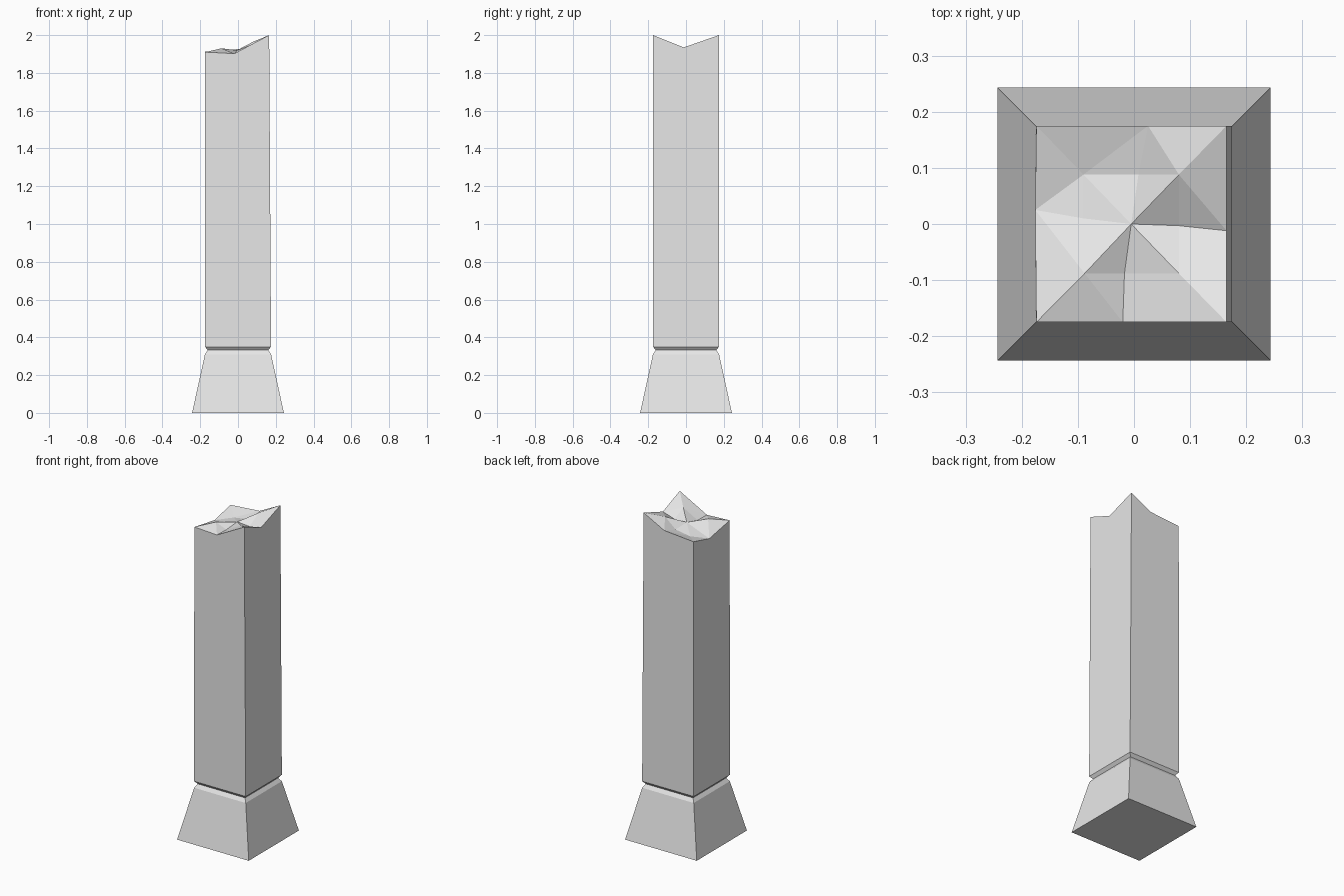
import bpy, bmesh

if "Cube" in bpy.data.objects:
    bpy.data.objects.remove(bpy.data.objects["Cube"])

stone = bpy.data.materials.new("pale grey stone")
stone.use_nodes = True
stone.diffuse_color = (0.8, 0.8, 0.8, 1)
stone.node_tree.nodes["Principled BSDF"].inputs["Base Color"].default_value = (0.8, 0.8, 0.8, 1)


def square(bm, half, z):
    return [bm.verts.new((sx * half, sy * half, z))
            for sx, sy in ((-1, -1), (1, -1), (1, 1), (-1, 1))]


def skin(bm, rings):
    for low, high in zip(rings, rings[1:]):
        for i in range(4):
            j = (i + 1) % 4
            bm.faces.new((low[i], low[j], high[j], high[i]))


def finish(bm, name):
    bmesh.ops.recalc_face_normals(bm, faces=bm.faces)
    mesh = bpy.data.meshes.new(name)
    bm.to_mesh(mesh)
    bm.free()
    mesh.materials.append(stone)
    bpy.context.collection.objects.link(bpy.data.objects.new(name, mesh))


# Flared plinth with a chamfered upper edge
bm = bmesh.new()
rings = [square(bm, h, z) for h, z in ((0.243, 0), (0.175, 0.31), (0.16, 0.332))]
skin(bm, rings)
bm.faces.new(rings[0])
bm.faces.new(rings[-1])
finish(bm, "plinth")

# Shaft: undercut foot, straight sides and a jagged broken top
bm = bmesh.new()
foot = [square(bm, h, z) for h, z in ((0.16, 0.332), (0.175, 0.35))]
skin(bm, foot)
bm.faces.new(foot[0])

# Broken rim: corners alternate with edge midpoints, from the front right corner
rim = [bm.verts.new(p) for p in (
    (-0.174, -0.175, 1.91), (-0.02, -0.175, 1.902),
    (0.165, -0.175, 2.0), (0.165, -0.012, 1.935),
    (0.165, 0.175, 2.0), (0.025, 0.175, 1.928),
    (-0.174, 0.175, 1.912), (-0.176, 0.025, 1.875))]
# Inner ring of the fracture, one point inside each rim point
inner = [bm.verts.new(p) for p in (
    (-0.088, -0.088, 1.93), (-0.017, -0.088, 1.902),
    (0.08, -0.088, 1.953), (0.08, -0.003, 1.915),
    (0.08, 0.088, 1.965), (0.008, 0.088, 1.905),
    (-0.09, 0.088, 1.89), (-0.09, 0.01, 1.895)) ]
centre = bm.verts.new((-0.005, 0, 1.92))

# Shaft sides
for i in range(4):
    j = (i + 1) % 4
    a, b, c = rim[2 * i], rim[2 * i + 1], rim[(2 * i + 2) % 8]
    low_a, low_b = foot[1][i], foot[1][j]
    for tri in ((low_a, b, a), (low_a, low_b, b), (low_b, c, b)):
        bm.faces.new(tri)

# Fracture facets
for i in range(8):
    j = (i + 1) % 8
    corner, mid = (i, j) if i % 2 == 0 else (j, i)
    bm.faces.new((rim[corner], rim[mid], inner[corner]))
    bm.faces.new((rim[mid], inner[mid], inner[corner]))
    bm.faces.new((inner[i], inner[j], centre))
finish(bm, "broken_shaft")
